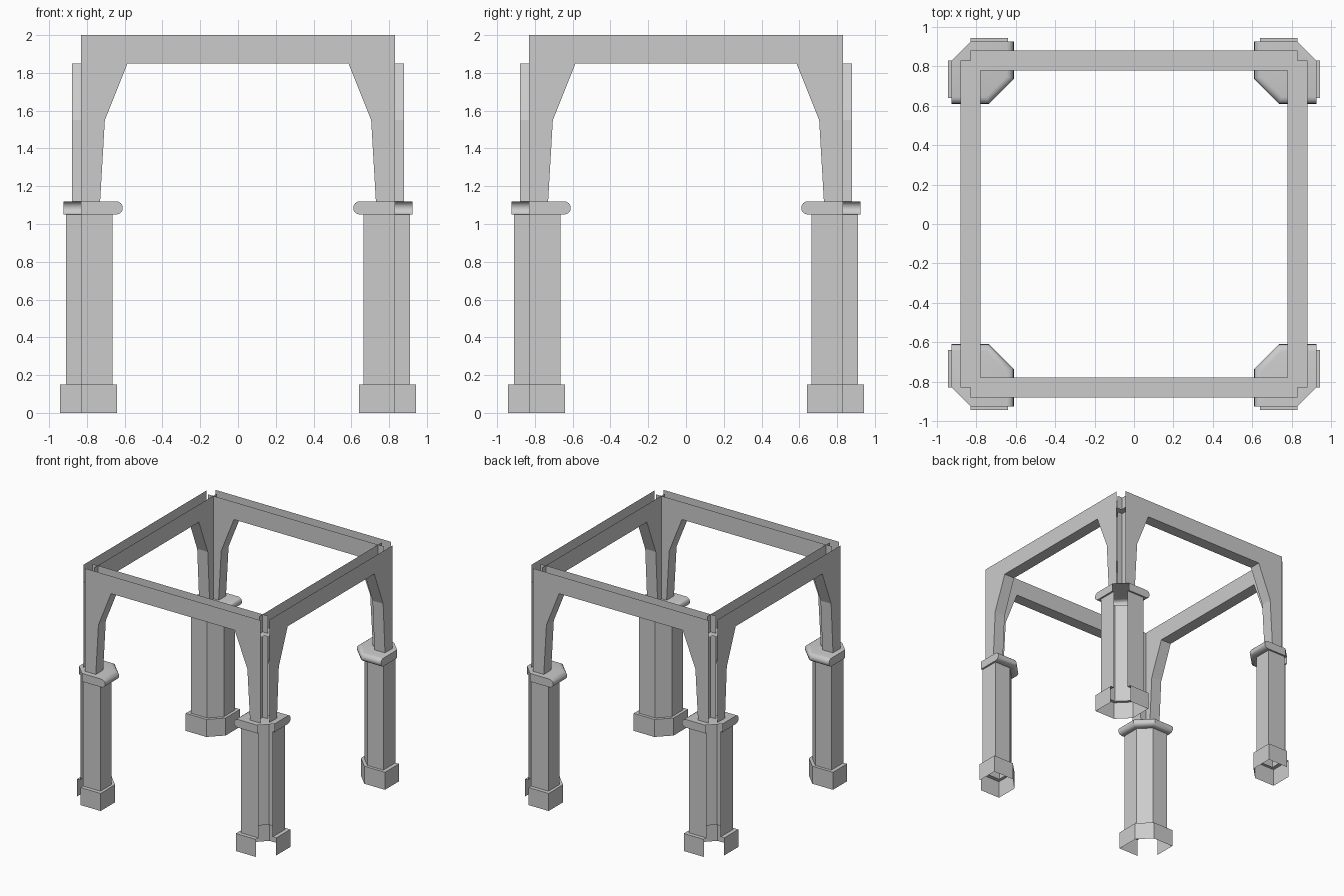
import bpy
import bmesh
from math import pi, sin, cos

cube = bpy.data.objects.get("Cube")
if cube:
    bpy.data.objects.remove(cube)

stone = bpy.data.materials.new("plain_grey")
stone.use_nodes = True
GREY = (0.6, 0.6, 0.6, 1)
stone.diffuse_color = GREY
stone.node_tree.nodes["Principled BSDF"].inputs["Base Color"].default_value = GREY

END = 0.83             # open outer end of every wall
OUT, INN = 0.88, 0.78  # outer and inner wall of beams and brackets


def finish(name, bm, axes, turn=0):
    """Turn a bmesh into a mirrored object."""
    bmesh.ops.remove_doubles(bm, verts=bm.verts, dist=0.0001)
    mesh = bpy.data.meshes.new(name)
    bm.to_mesh(mesh)
    bm.free()
    mesh.materials.append(stone)
    obj = bpy.data.objects.new(name, mesh)
    bpy.context.collection.objects.link(obj)
    obj.rotation_euler.z = turn
    mirror = obj.modifiers.new("mirror", 'MIRROR')
    mirror.use_axis = axes
    mirror.use_mirror_merge = False
    return obj


def plan(outer, inner, z):
    """Corner outline: open at the outer corner, chamfered at the inner one."""
    c = 0.735 + 0.414 * (inner - 0.61)
    half = [(END, outer), (inner, outer), (inner, c)]
    return [(x, y, z) for x, y in half + [(y, x) for x, y in reversed(half)]]


def corner_shell(name, sections, top=False):
    """Loft the corner outline through (outer, inner, z) sections."""
    bm = bmesh.new()
    rings = [[bm.verts.new(p) for p in plan(*s)] for s in sections]
    for low, high in zip(rings, rings[1:]):
        for k in range(len(low) - 1):
            bm.faces.new((low[k + 1], low[k], high[k], high[k + 1]))
    if top:
        bm.faces.new(list(reversed(rings[-1])))
    bmesh.ops.recalc_face_normals(bm, faces=bm.faces)
    # Normals of an open shell should point away from its middle
    side = max(bm.faces, key=lambda f: f.calc_center_median().y)
    if side.normal.y < 0 and abs(side.normal.y) > 0.5:
        bmesh.ops.reverse_faces(bm, faces=bm.faces)
    return finish(name, bm, (True, True, False))


# Hollow pillar parts, open at the outer corner
corner_shell("pillar_base", [(0.943, 0.64, 0), (0.943, 0.64, 0.15), (0.91, 0.665, 0.15)])
corner_shell("pillar_shaft", [(0.91, 0.665, 0.15), (0.91, 0.665, 1.05)])
bulge = [(0.925, 0.645 - 0.035 * sin(pi * k / 8), 1.085 - 0.035 * cos(pi * k / 8))
         for k in range(9)]
corner_shell("pillar_cap", [(0.91, 0.665, 1.05)] + bulge, top=True)

# Brackets: two hollow wings per corner, widening up to the beam
BRACKET = [(0.73, 1.12), (0.705, 1.55), (0.585, 1.85)]


def bracket(name, turn):
    bm = bmesh.new()
    outline = [(END, 1.12)] + BRACKET + [(END, 1.85)]
    front = [bm.verts.new((x, OUT, z)) for x, z in outline]
    back = [bm.verts.new((x, INN, z)) for x, z in outline]
    bm.faces.new(front)
    bm.faces.new(list(reversed(back)))
    for k in (1, 2):
        bm.faces.new((front[k + 1], front[k], back[k], back[k + 1]))
    return finish(name, bm, (True, True, False), turn)


# Beams: channels open at the top and at both ends
def beam(name, turn):
    bm = bmesh.new()
    section = [(OUT, 2), (OUT, 1.85), (INN, 1.85), (INN, 2)]
    left = [bm.verts.new((-END, y, z)) for y, z in section]
    right = [bm.verts.new((END, y, z)) for y, z in section]
    for k in range(3):
        bm.faces.new((left[k], right[k], right[k + 1], left[k + 1]))
    return finish(name, bm, (False, True, False), turn)


for side, turn in (("front_back", 0), ("side", pi / 2)):
    bracket(side + "_brackets", turn)
    beam(side + "_beams", turn)

# Smooth the rounded cap edge, keep the corners sharp
cap = bpy.data.objects["pillar_cap"]
bpy.ops.object.select_all(action='DESELECT')
cap.select_set(True)
bpy.context.view_layer.objects.active = cap
bpy.ops.object.shade_smooth_by_angle(angle=0.6)
